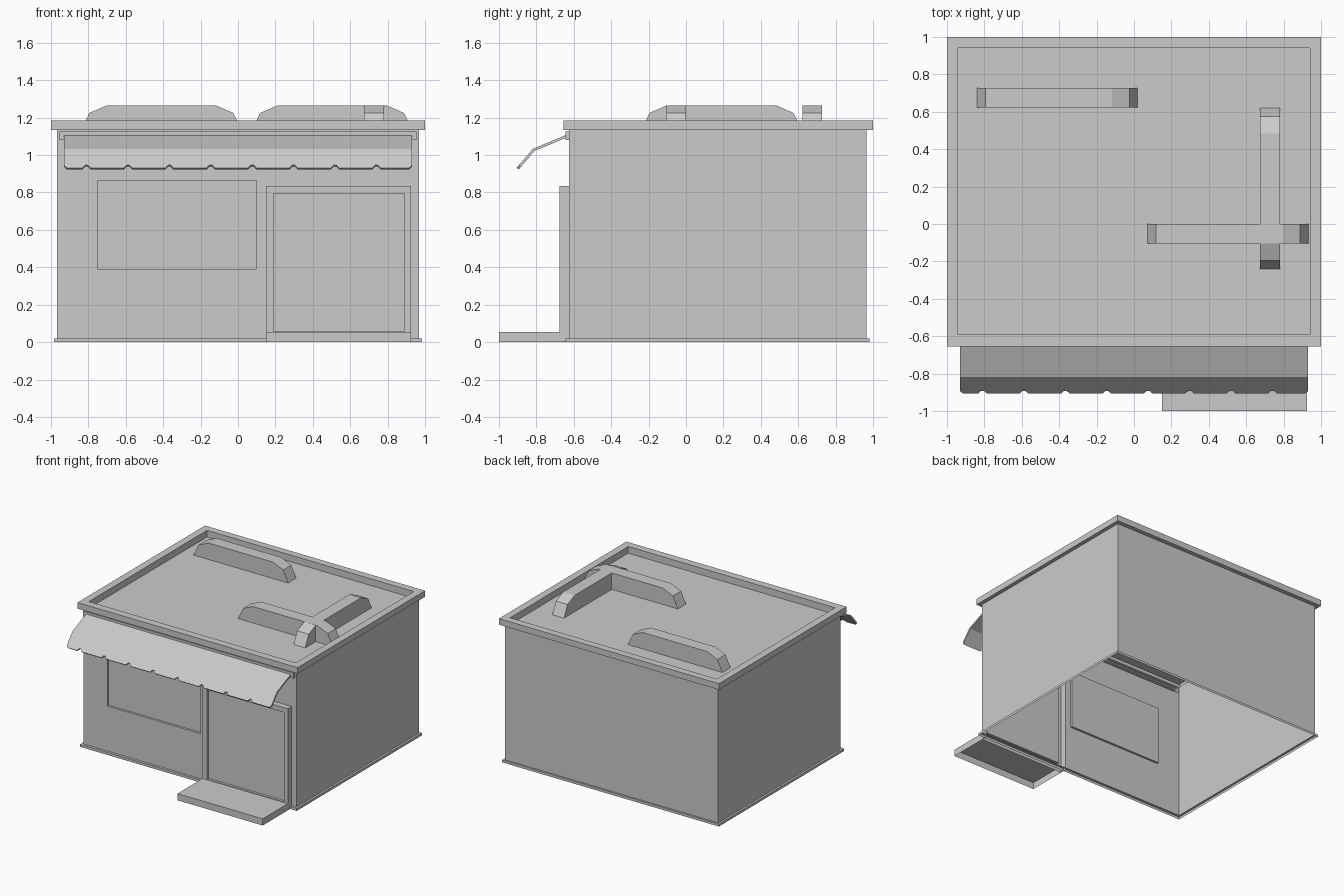
import bpy, bmesh
from mathutils import Vector

if "Cube" in bpy.data.objects:
    bpy.data.objects.remove(bpy.data.objects["Cube"])


def finish(name, bm):
    bmesh.ops.remove_doubles(bm, verts=bm.verts, dist=1e-5)
    bmesh.ops.dissolve_limit(bm, angle_limit=0.01, verts=bm.verts, edges=bm.edges)
    me = bpy.data.meshes.new(name)
    bm.to_mesh(me)
    bm.free()
    ob = bpy.data.objects.new(name, me)
    bpy.context.collection.objects.link(ob)
    return ob


def add_face(bm, pts):
    return bm.faces.new([bm.verts.new(p) for p in pts])


def rect(hx, y0, y1, z):
    return [(-hx, y0, z), (hx, y0, z), (hx, y1, z), (-hx, y1, z)]


# Shell: skirting, three walls, overhanging roof rim and sunken roof, open below
WALL_X, FRONT, BACK = 0.968, -0.625, 0.965
rings = [rect(0.985, -0.645, 0.98, 0), rect(0.985, -0.645, 0.98, 0.02),
         rect(WALL_X, FRONT, BACK, 0.02), rect(WALL_X, FRONT, BACK, 1.135),
         rect(1, -0.655, 1, 1.135), rect(1, -0.655, 1, 1.185),
         rect(0.94, -0.592, 0.94, 1.185), rect(0.94, -0.592, 0.94, 1.13)]
bm = bmesh.new()
for k, (a, b) in enumerate(zip(rings, rings[1:])):
    for i in range(4):
        if k == 2 and i == 0:
            continue  # the front wall is the facade
        j = (i + 1) % 4
        add_face(bm, (a[i], a[j], b[j], b[i]))
add_face(bm, rings[-1])
finish("walls_and_roof", bm)

# Facade: a stepped sheet; each panel is (x0, x1, z0, z1, y), later ones win
panels = [(-0.75, 0.098, 0.39, 0.863, FRONT + 0.018),   # window
          (-0.955, 0.955, 1.08, 1.125, FRONT - 0.02),   # awning band
          (0.15, 0.925, 0, 0.835, FRONT - 0.05),        # door frame
          (0.19, 0.89, 0.06, 0.795, FRONT - 0.03)]      # door
xs = sorted({-WALL_X, WALL_X} | {v for p in panels for v in p[:2]})
zs = sorted({0, 0.02, 1.135} | {v for p in panels for v in p[2:4]})


def depth(i, j):
    x, z = (xs[i] + xs[i + 1]) / 2, (zs[j] + zs[j + 1]) / 2
    y = FRONT
    for x0, x1, z0, z1, py in panels:
        if x0 < x < x1 and z0 < z < z1:
            y = py
    return y


bm = bmesh.new()
nx, nz = len(xs) - 1, len(zs) - 1
for i in range(nx):
    for j in range(nz):
        x0, x1, z0, z1, y = xs[i], xs[i + 1], zs[j], zs[j + 1], depth(i, j)
        if j > 0 or y != FRONT:
            add_face(bm, ((x0, y, z0), (x1, y, z0), (x1, y, z1), (x0, y, z1)))
        if i + 1 < nx and depth(i + 1, j) != y:
            r = depth(i + 1, j)
            add_face(bm, ((x1, y, z0), (x1, r, z0), (x1, r, z1), (x1, y, z1)))
        if j + 1 < nz and depth(i, j + 1) != y:
            t = depth(i, j + 1)
            add_face(bm, ((x0, y, z1), (x1, y, z1), (x1, t, z1), (x0, t, z1)))
finish("facade", bm)

# Doorstep, open below
bm = bmesh.new()
bmesh.ops.create_cube(bm, size=1)
for v in bm.verts:
    v.co = Vector((0.5375 + v.co.x * 0.775, -0.8375 + v.co.y * 0.325, 0.0275 + v.co.z * 0.055))
bm.normal_update()
bmesh.ops.delete(bm, geom=[f for f in bm.faces if f.normal.z < -0.5], context='FACES_ONLY')
finish("doorstep", bm)

# Awning: sloping top and steeper valance with notched lower edge
HX = 0.93
top, fold, low = Vector((0, -0.635, 1.11)), Vector((0, -0.818, 1.033)), Vector((0, -0.905, 0.932))


def on_valance(x, t):
    p = fold.lerp(low, t)
    return (x, p.y, p.z)


edge = [on_valance(-HX, 0.87), on_valance(-HX + 0.015, 1)]
for k in range(8):
    n = -0.81 + 0.2215 * k
    edge += [on_valance(n - 0.022, 1), on_valance(n - 0.007, 0.85),
             on_valance(n + 0.007, 0.85), on_valance(n + 0.022, 1)]
edge += [on_valance(HX - 0.015, 1), on_valance(HX, 0.87)]
bm = bmesh.new()
add_face(bm, [(-HX, *fold.yz), (HX, *fold.yz), (HX, *top.yz), (-HX, *top.yz)])
add_face(bm, edge + [(HX, *fold.yz), (-HX, *fold.yz)])
awning = finish("awning", bm)
solid = awning.modifiers.new("thickness", 'SOLIDIFY')
solid.thickness = 0.014
solid.offset = -1

# Roof ducts: bevelled bars lying on the sunken roof
half = [(0.43, 1.13), (0.385, 1.225), (0.293, 1.265)]
profile = half + [(-u, z) for u, z in reversed(half)]


def duct(name, cx, cy, along_y=False, w=0.0525):
    bm = bmesh.new()
    sides = []
    for s in (-w, w):
        pts = [(cx + s, cy + u, z) if along_y else (cx + u, cy + s, z) for u, z in profile]
        sides.append(add_face(bm, pts).verts[:])
    for i in range(len(profile)):
        j = (i + 1) % len(profile)
        bm.faces.new((sides[0][i], sides[0][j], sides[1][j], sides[1][i]))
    bmesh.ops.recalc_face_normals(bm, faces=bm.faces)
    finish(name, bm)


duct("roof_duct_back", -0.41, 0.675)
duct("roof_duct_front", 0.503, -0.052)
duct("roof_duct_side", 0.727, 0.19, along_y=True)
